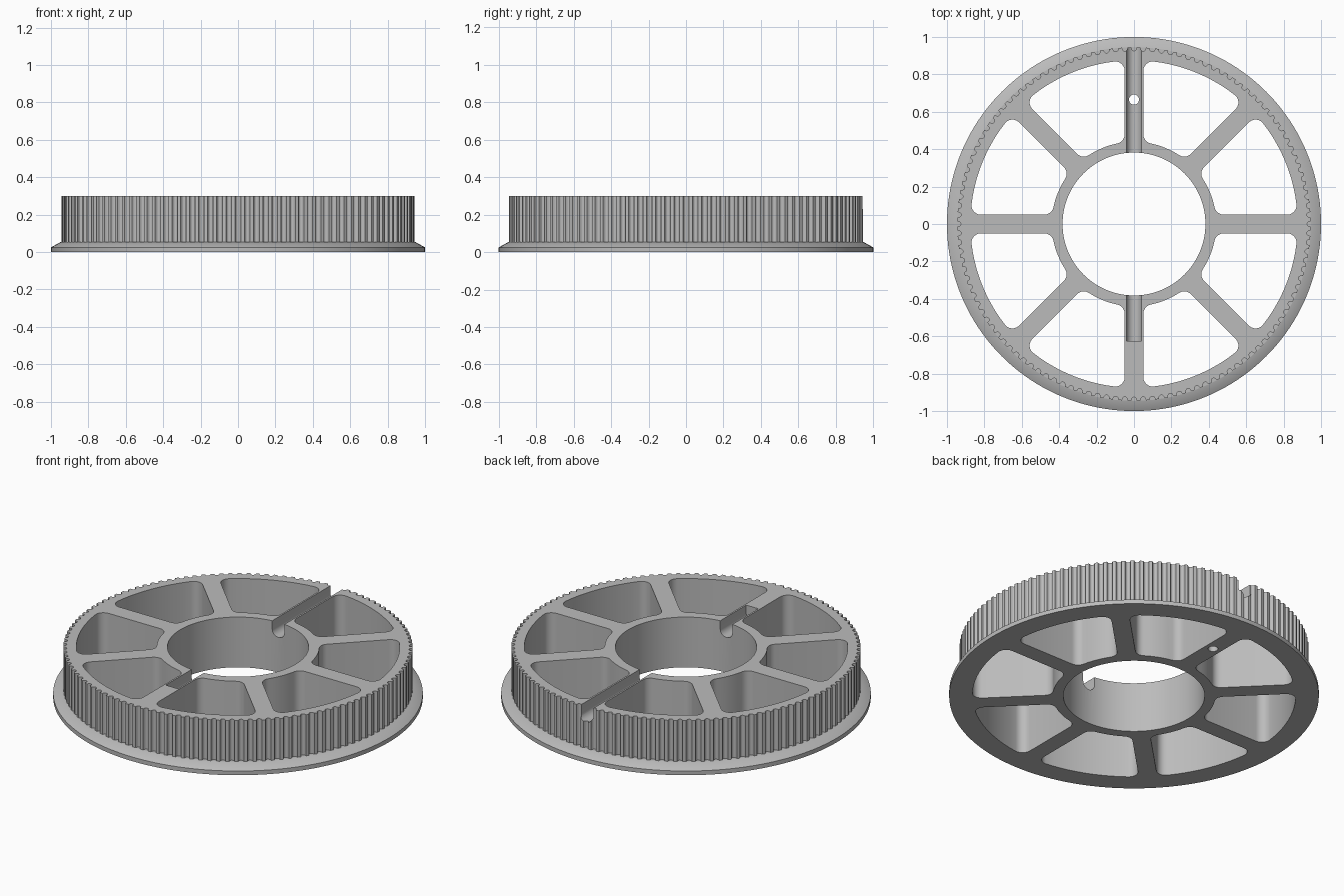
import bpy, bmesh, math
from math import cos, sin, pi

if "Cube" in bpy.data.objects:
    bpy.data.objects.remove(bpy.data.objects["Cube"])

HEIGHT, TEETH, TIP, GROOVE = 0.3, 120, 0.945, 0.019

grey = bpy.data.materials.new("plain grey")
grey.use_nodes = True
color = (0.5, 0.5, 0.5, 1)
grey.diffuse_color = color
grey.node_tree.nodes["Principled BSDF"].inputs["Base Color"].default_value = color


def loft(name, rings):
    """Closed solid through rings of 3D points, capped at both ends."""
    bm = bmesh.new()
    loops = [[bm.verts.new(p) for p in ring] for ring in rings]
    n = len(loops[0])
    for a, b in zip(loops, loops[1:]):
        for i in range(n):
            j = (i + 1) % n
            bm.faces.new((a[i], a[j], b[j], b[i]))
    bm.faces.new(loops[0][::-1])
    bm.faces.new(loops[-1])
    bmesh.ops.recalc_face_normals(bm, faces=bm.faces)
    mesh = bpy.data.meshes.new(name)
    bm.to_mesh(mesh)
    bm.free()
    obj = bpy.data.objects.new(name, mesh)
    bpy.context.collection.objects.link(obj)
    mesh.materials.append(grey)
    return obj


def prism(name, outline, low, high):
    return loft(name, [[(x, y, z) for x, y in outline] for z in (low, high)])


def polar(r, a):
    return (r * cos(a), r * sin(a))


def circle(r, n, cx=0, cy=0):
    return [(cx + r * cos(2 * pi * i / n), cy + r * sin(2 * pi * i / n)) for i in range(n)]


def toothed_outline():
    pitch = 2 * pi / TEETH
    pts = []
    for k in range(TEETH):
        for s in range(-4, 5):
            t = s / 4
            r = TIP - GROOVE * math.sqrt(1 - t * t)
            pts.append(polar(r, (k + 0.31 * t) * pitch))
    return pts


def window_outline(turn, inner=0.44, outer=0.875, half=0.05, fillet=0.05):
    """Rounded sector between two spokes 45 degrees apart."""
    def corner(r, off, start, sweep):
        # fillet centre sits off the spoke edge and off the arc
        d = half + fillet
        c = (math.sqrt(r * r - d * d), d)
        return [(c[0] + fillet * cos(start + sweep * i / 6),
                 c[1] + fillet * sin(start + sweep * i / 6)) for i in range(7)]

    ri, ro = inner + fillet, outer - fillet
    ai, ao = math.asin((half + fillet) / ri), math.asin((half + fillet) / ro)
    half_side = corner(ri, 0, pi + ai, pi / 2 - ai)
    half_side += corner(ro, 0, -pi / 2, pi / 2 + ao)
    # outer arc, mirrored side, then inner arc
    arc_out = [polar(outer, ao + (pi / 4 - 2 * ao) * i / 10) for i in range(1, 10)]
    mirrored = [(y * cos(pi / 4) + x * cos(pi / 4), x * sin(pi / 4) - y * cos(pi / 4))
                for x, y in reversed(half_side)]
    arc_in = [polar(inner, pi / 4 - ai - (pi / 4 - 2 * ai) * i / 6) for i in range(1, 6)]
    pts = half_side + arc_out + mirrored + arc_in
    return [(x * cos(turn) - y * sin(turn), x * sin(turn) + y * cos(turn)) for x, y in pts]


def slot(name, start, end, r=0.04, axis_z=0.25):
    """Round-bottomed groove cutter running along y."""
    section = [(r * cos(a), axis_z + r * sin(a))
               for a in (pi + pi * i / 16 for i in range(17))]
    section += [(r, HEIGHT + 0.1), (-r, HEIGHT + 0.1)]
    return loft(name, [[(x, y, z) for x, z in section] for y in (start, end)])


def combine(target, tool, operation):
    mod = target.modifiers.new(tool.name, 'BOOLEAN')
    mod.operation, mod.solver, mod.object = operation, 'EXACT', tool
    bpy.context.view_layer.objects.active = target
    bpy.ops.object.modifier_apply(modifier=mod.name)
    bpy.data.objects.remove(tool)


# Toothed rim and bevelled bottom flange
wheel = prism("toothed_wheel", toothed_outline(), 0.01, HEIGHT)
flange = loft("flange", [[(x, y, z) for x, y in circle(r, 160)]
                         for r, z in ((1, 0), (1, 0.025), (0.946, 0.055))])
combine(wheel, flange, 'UNION')

# Central bore and the eight windows that leave the spokes
combine(wheel, prism("bore", circle(0.382, 96), -0.1, 0.5), 'DIFFERENCE')
for k in range(8):
    combine(wheel, prism("window", window_outline(k * pi / 4), -0.1, 0.5), 'DIFFERENCE')

# Grooves in the front and back spokes, and the small through hole
combine(wheel, slot("back_groove", 0.3, 1.1), 'DIFFERENCE')
combine(wheel, slot("front_groove", -0.625, -0.3), 'DIFFERENCE')
combine(wheel, prism("pin_hole", circle(0.027, 24, 0, 0.665), -0.1, 0.5), 'DIFFERENCE')

# Smooth curves, sharp edges
bpy.ops.object.select_all(action='DESELECT')
wheel.select_set(True)
bpy.context.view_layer.objects.active = wheel
bpy.ops.object.shade_smooth_by_angle(angle=math.radians(30))
